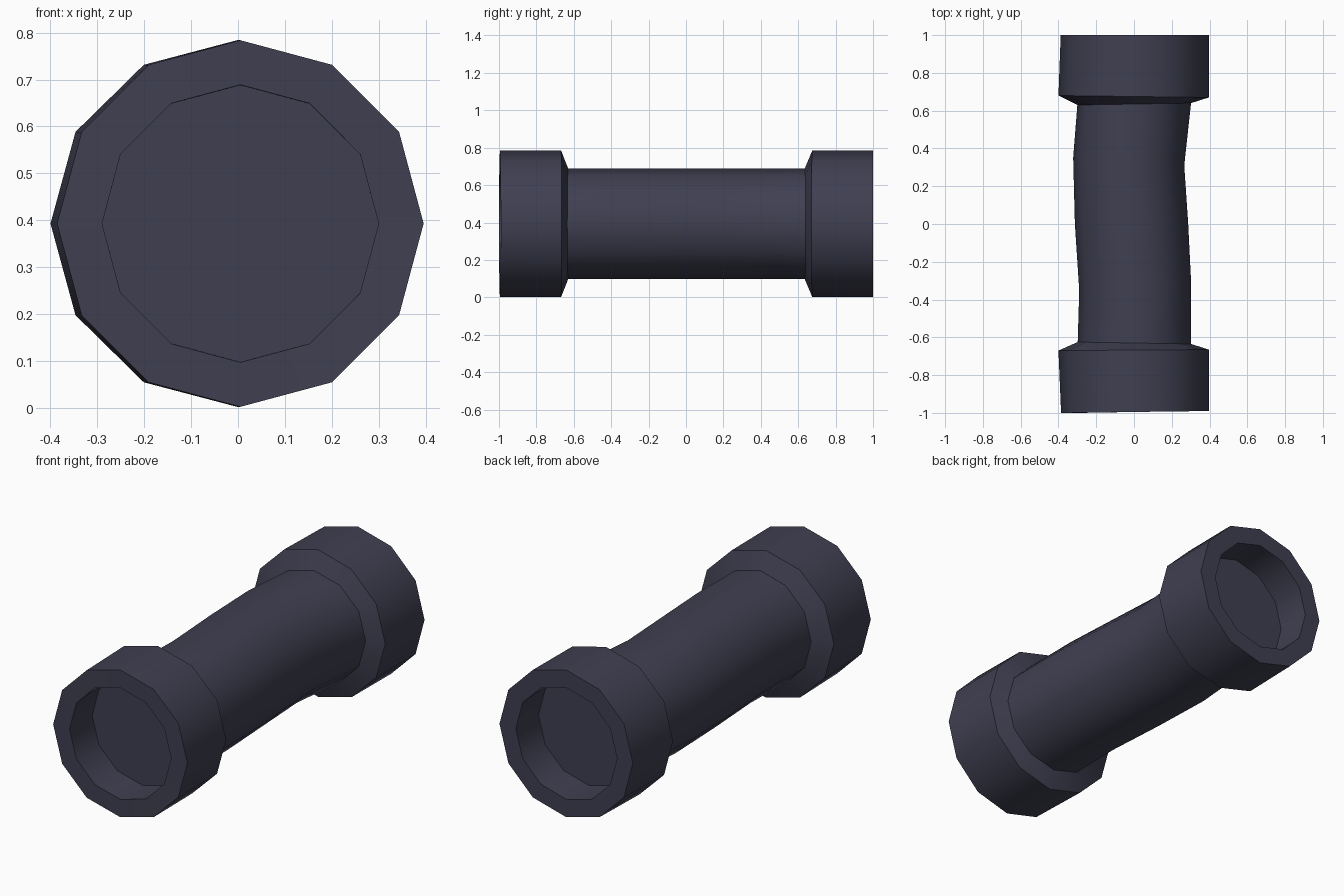
import bpy, bmesh, math

if "Cube" in bpy.data.objects:
    bpy.data.objects.remove(bpy.data.objects["Cube"])

SIDES, ZC = 12, 0.393

mat = bpy.data.materials.new("dark slate")
mat.diffuse_color = (0.05, 0.05, 0.083, 1)
mat.use_nodes = True
mat.node_tree.nodes["Principled BSDF"].inputs["Base Color"].default_value = mat.diffuse_color

# Each ring: left x, right x, y at left, y at right, half height
recess_floor_front = (-0.29, 0.30, -0.81, -0.80, 0.295)
recess_floor_back = (-0.295, 0.30, 0.81, 0.81, 0.295)
rings = [
    recess_floor_front,
    (-0.29, 0.30, -1.0, -0.99, 0.296),      # front mouth
    (-0.386, 0.396, -1.0, -0.99, 0.391),    # front rim
    (-0.40, 0.396, -0.67, -0.665, 0.391),   # front collar
    (-0.298, 0.302, -0.625, -0.635, 0.296),
    (-0.29, 0.302, -0.35, -0.30, 0.296),    # slightly bent tube
    (-0.313, 0.287, 0.0, 0.0, 0.296),
    (-0.322, 0.266, 0.35, 0.31, 0.296),
    (-0.30, 0.302, 0.63, 0.64, 0.296),
    (-0.40, 0.396, 0.68, 0.67, 0.391),      # back collar
    (-0.388, 0.396, 1.0, 1.0, 0.391),       # back rim
    (-0.295, 0.30, 1.0, 1.0, 0.296),        # back mouth
    recess_floor_back,
]


def add_ring(bm, x0, x1, y0, y1, h):
    verts = []
    for i in range(SIDES):
        a = 2 * math.pi * i / SIDES
        t = (math.cos(a) + 1) / 2
        verts.append(bm.verts.new((x0 + (x1 - x0) * t, y0 + (y1 - y0) * t,
                                   ZC + h * math.sin(a))))
    return verts


# Pipe with collars: loft through the rings, close the recess floors
bm = bmesh.new()
loops = [add_ring(bm, *r) for r in rings]
for a, b in zip(loops, loops[1:]):
    for i in range(SIDES):
        j = (i + 1) % SIDES
        bm.faces.new((a[i], a[j], b[j], b[i]))
bm.faces.new(loops[0])
bm.faces.new(loops[-1])
bmesh.ops.recalc_face_normals(bm, faces=bm.faces)
mesh = bpy.data.meshes.new("collared_pipe")
bm.to_mesh(mesh)
bm.free()
mesh.materials.append(mat)
pipe = bpy.data.objects.new("collared_pipe", mesh)
bpy.context.collection.objects.link(pipe)
bpy.context.view_layer.objects.active = pipe
pipe.select_set(True)
bpy.ops.object.shade_smooth_by_angle(angle=math.radians(38))
